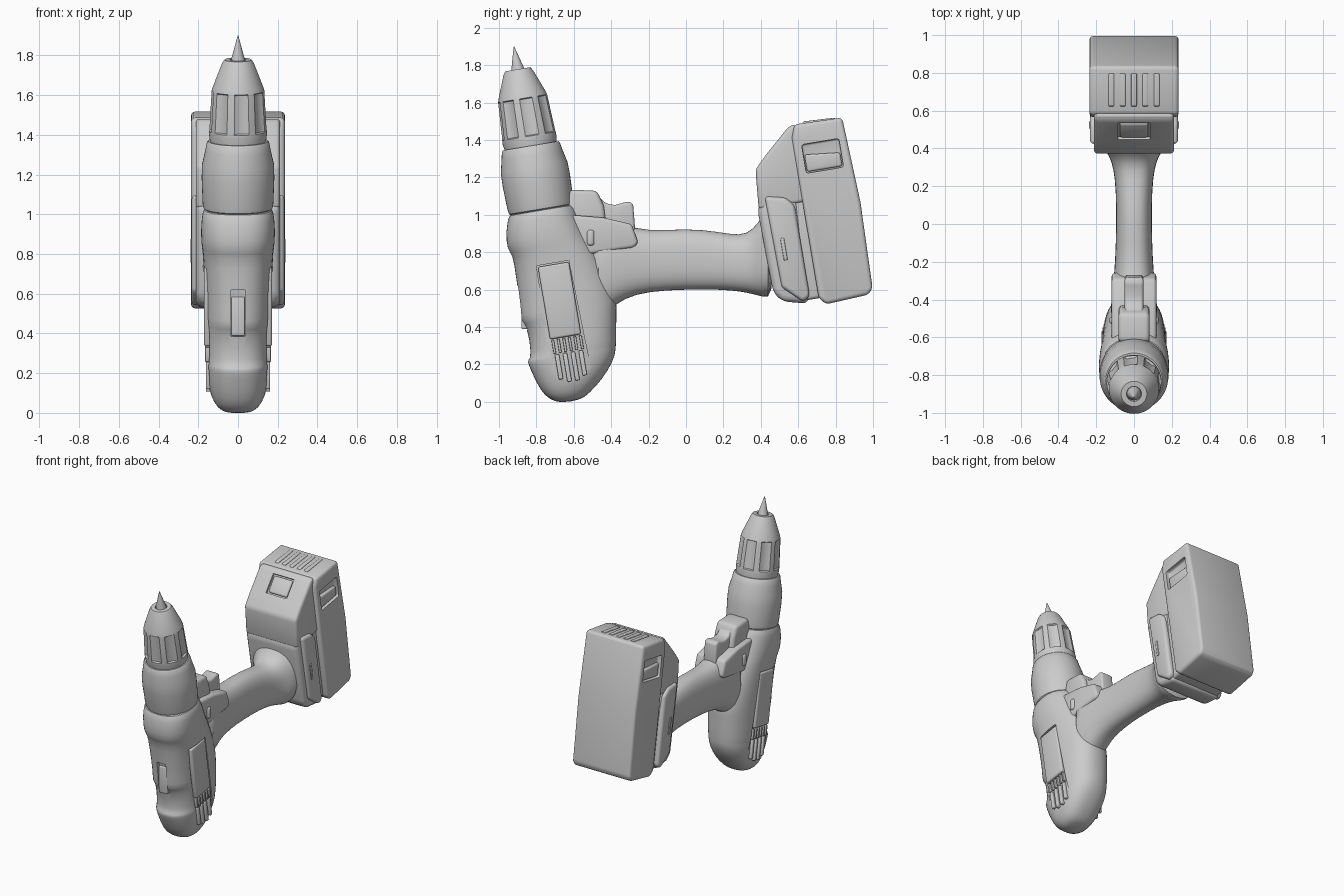
import bpy, bmesh
from math import sin, cos, pi, radians, copysign
from mathutils import Matrix, Vector

cube = bpy.data.objects.get("Cube")
if cube:
    bpy.data.objects.remove(cube, do_unlink=True)

# Drill axis and battery share one tilted frame
TILT = Matrix.Translation((0, -0.602, 0)) @ Matrix.Rotation(radians(9.5), 4, 'X')
FLAT = Matrix.Identity(4)
parts = []


def finish(name, bm, frame, bevel=0, subsurf=0, segments=3):
    bmesh.ops.recalc_face_normals(bm, faces=bm.faces)
    bm.transform(frame)
    mesh = bpy.data.meshes.new(name)
    bm.to_mesh(mesh)
    bm.free()
    ob = bpy.data.objects.new(name, mesh)
    bpy.context.collection.objects.link(ob)
    if bevel:
        mod = ob.modifiers.new("Bevel", 'BEVEL')
        mod.width, mod.segments, mod.limit_method = bevel, segments, 'ANGLE'
    if subsurf:
        ob.modifiers.new("Subsurf", 'SUBSURF').levels = subsurf
    parts.append(ob)
    return ob


def skin(name, rings, frame, **opts):
    """Bridge rings of points and cap both ends."""
    bm = bmesh.new()
    rows = [[bm.verts.new(p) for p in ring] for ring in rings]
    n = len(rows[0])
    for a, b in zip(rows, rows[1:]):
        for i in range(n):
            j = (i + 1) % n
            bm.faces.new((a[i], a[j], b[j], b[i]))
    bm.faces.new(rows[0])
    bm.faces.new(rows[-1])
    return finish(name, bm, frame, **opts)


def oval(lo, hi, half, power, n=24):
    """Superellipse as (x, depth) pairs, from lo to hi and half wide."""
    out = []
    for i in range(n):
        a = 2 * pi * i / n
        c, s = (copysign(abs(v) ** (2 / power), v) for v in (cos(a), sin(a)))
        out.append((half * c, (lo + hi) / 2 + (hi - lo) / 2 * s))
    return out


def prism(name, outline, x0, x1, frame=TILT, **opts):
    return skin(name, [[(x, y, z) for y, z in outline] for x in (x0, x1)], frame, **opts)


def rect(y0, y1, z0, z1):
    return [(y0, z0), (y1, z0), (y1, z1), (y0, z1)]


def pair(name, outline, x0, x1, frame=TILT, **opts):
    return [prism(f"{side}_{name}", outline, k * x0, k * x1, frame, **opts)
            for side, k in (("left", 1), ("right", -1))]


def lathe(name, profile, n=48, **opts):
    return skin(name, [[(r * cos(2 * pi * i / n), r * sin(2 * pi * i / n), s)
                        for i in range(n)] for s, r in profile], TILT, **opts)


def cut(target, cutter):
    parts.remove(cutter)
    cutter.hide_render = True
    cutter.hide_set(True)
    mod = target.modifiers.new("Cut", 'BOOLEAN')
    mod.object, mod.solver = cutter, 'EXACT'
    return cutter


# Motor housing: axis position, front, back, half width
body_rows = [(.004, -.06, .04, .06), (.03, -.125, .09, .105), (.09, -.165, .17, .14),
             (.18, -.192, .25, .158), (.24, -.207, .272, .162), (.26, -.207, .275, .162),
             (.275, -.18, .28, .164), (.45, -.178, .31, .166), (.465, -.212, .315, .167),
             (.54, -.198, .32, .168), (.7, -.195, .29, .172), (.835, -.19, .24, .18),
             (.855, -.218, .23, .186), (.96, -.208, .2, .189), (1.03, -.18, .18, .178),
             (1.05, -.173, .174, .172)]
body = skin("motor_housing", [[(x, t, s) for x, t in oval(f, b, w, 2.4)]
                              for s, f, b, w in body_rows], TILT, subsurf=1)

# Grip: y, bottom, top, half width
grip_rows = [(-.52, .45, .98, .13), (-.42, .48, .96, .122), (-.33, .555, .95, .112),
             (-.2, .59, .91, .1), (0, .6, .93, .094), (.18, .6, .91, .096),
             (.29, .59, .888, .108), (.36, .575, .92, .13), (.41, .56, 1.0, .17),
             (.47, .55, 1.07, .205)]
skin("grip", [[(x, y, z) for x, z in oval(lo, hi, w, 2.5)]
              for y, lo, hi, w in grip_rows], FLAT, subsurf=1)

# Torque collar
lathe("torque_collar", [(1.03, .15), (1.046, .174), (1.07, .178), (1.2, .183), (1.27, .181),
                        (1.34, .165), (1.38, .157), (1.388, .15), (1.388, .12)])

# Fluted chuck
N, chuck_rows = 48, [(1.37, .138, 0), (1.42, .146, 0), (1.44, .145, 0), (1.445, .145, 1),
                     (1.64, .134, 1), (1.645, .133, 0), (1.67, .125, 0), (1.785, .08, 0),
                     (1.803, .068, 0), (1.803, .04, 0), (1.78, .036, 0)]
rings = []
for s, r, fluted in chuck_rows:
    ring = []
    for i in range(N):
        radius = r - (.012 if fluted and i % 6 < 3 else 0)
        a = 2 * pi * i / N
        ring.append((radius * cos(a), radius * sin(a), s))
    rings.append(ring)
skin("chuck", rings, TILT)
lathe("bit_tip", [(1.77, .04), (1.81, .033), (1.925, .002)], n=24)

# Front slot with its inner slide
cutters = [cut(body, prism("front_slot_cutter", rect(-.3, -.165, .42, .66), -.036, .036))]
prism("front_slide", [(-.15, .42), (-.21, .43), (-.175, .62), (-.15, .62)], -.034, .034, bevel=.006)

# Side vents: recessed stadium, smooth cover and ribs
arch = [(.02 + .1 * cos(a), .18 + .1 * sin(a))
        for a in (pi + pi * i / 12 for i in range(13))]
stadium = arch + [(.1, .75), (-.075, .75)]
for cutter in pair("vent_cutter", stadium, .144, .3):
    cutters.append(cut(body, cutter))
pair("vent_cover", rect(-.068, .1, .35, .742), .12, .172, bevel=.012)
for i in range(4):
    t = -.045 + i * .043
    depth = .03 * abs(i - 1.5) / 1.5
    pair(f"long_rib_{i + 1}", rect(t - .012, t + .012, .1 + depth, .265), .11, .162, bevel=.006)
for i in range(6):
    t = -.055 + i * .03
    pair(f"short_rib_{i + 1}", rect(t - .007, t + .007, .27, .345), .12, .166, bevel=.004)

# Shell overlay between housing and grip
prism("upper_shell", [(-.62, .74), (-.55, .785), (-.28, .825), (-.255, .85), (-.29, .95),
                      (-.44, .985), (-.62, 1.0)], -.118, .118, FLAT, bevel=.03)

# Trigger and its guard block
prism("trigger_guard", [(-.68, .9), (-.42, .9), (-.44, 1.05), (-.475, 1.128), (-.62, 1.135)],
      -.082, .082, FLAT, bevel=.022)
prism("trigger", [(-.5, .9), (-.27, .9), (-.283, 1.06), (-.31, 1.072), (-.38, 1.052),
                  (-.43, 1.062), (-.47, 1.1)], -.05, .05, FLAT, bevel=.02)
pair("direction_button", rect(-.53, -.49, .835, .92), .1, .13, FLAT, bevel=.015)

# Battery foot
prism("battery_foot", [(1.15, .4), (1.19, .345), (1.33, .31), (1.36, .88), (1.2, .93), (1.14, .86)],
      -.212, .212, bevel=.035)
pair("foot_rail", [(1.2, .42), (1.3, .325), (1.34, .35), (1.34, .84), (1.3, .89), (1.19, .915)],
     .18, .233, bevel=.02)
pair("foot_clip", rect(1.235, 1.255, .56, .68), .22, .239, bevel=.004)

# Battery pack
head = prism("battery_head", [(1.147, .85), (1.42, .85), (1.42, 1.268), (1.38, 1.264),
                              (1.236, 1.135), (1.165, 1.065)], -.212, .212, bevel=.03)
pack = prism("battery_pack", [(1.385, .33), (1.42, .292), (1.65, .305), (1.678, .335),
                              (1.69, .8), (1.668, 1.262), (1.41, 1.268), (1.385, 1.2)],
             -.236, .236, bevel=.036)
prism("battery_core", rect(1.3, 1.45, .33, 1.1), -.2, .2, bevel=.02)

# Side latches in recessed windows
for cutter in pair("latch_cutter", rect(1.43, 1.632, 1.0, 1.155), .205, .3, bevel=.012):
    cutters.append(cut(pack, cutter))
pair("latch", [(1.436, 1.006), (1.626, 1.006), (1.626, 1.08), (1.436, 1.1)],
     .19, .226, bevel=.012)

# Release button on the sloping face
slope = TILT @ Matrix.Translation((0, 1.308, 1.2)) @ Matrix.Rotation(radians(42), 4, 'X')
cutters.append(cut(head, prism("release_cutter", rect(-.07, .07, -.018, .1), -.085, .085, slope)))
prism("release_button", rect(-.06, .06, -.05, -.002), -.075, .075, slope, bevel=.012)

# Grip ridges on top of the pack
for i in range(5):
    x = -.12 + i * .06
    prism(f"top_ridge_{i + 1}", [(1.44, 1.25), (1.63, 1.25), (1.63, 1.268), (1.46, 1.276)],
          x - .015, x + .015, bevel=.005)

# Bake modifiers, drop cutters, smooth with sharp edges
bpy.ops.object.select_all(action='DESELECT')
for ob in parts:
    ob.select_set(True)
bpy.context.view_layer.objects.active = parts[0]
bpy.ops.object.convert(target='MESH')
for cutter in cutters:
    bpy.data.objects.remove(cutter, do_unlink=True)
bpy.ops.object.shade_smooth_by_angle(angle=radians(35))
